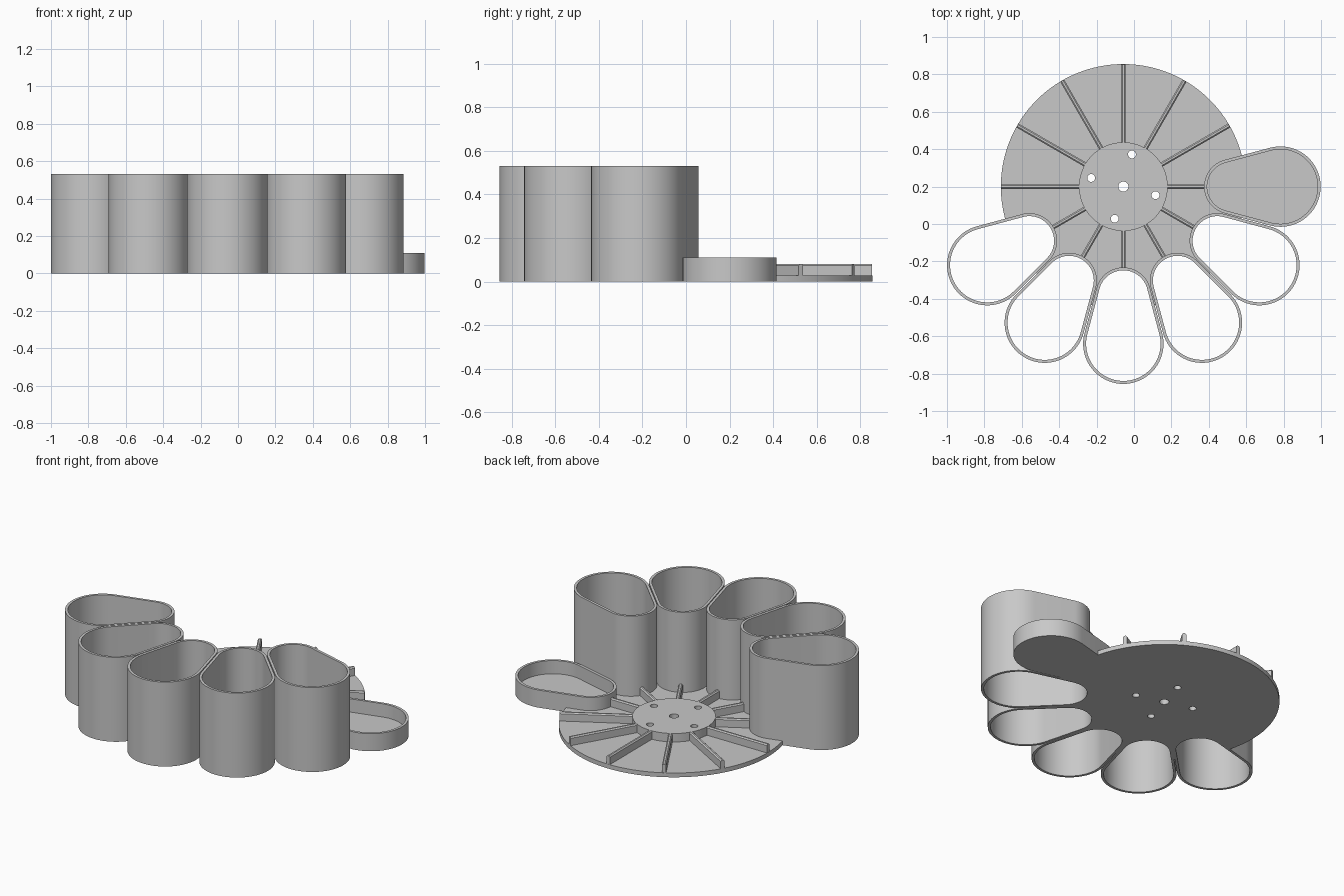
import bpy, bmesh, math
from mathutils import Matrix, Vector

if "Cube" in bpy.data.objects:
    bpy.data.objects.remove(bpy.data.objects["Cube"], do_unlink=True)

# Main dimensions
CENTRE = Vector((-0.057, 0.2, 0))
DISC_R, DISC_H = 0.655, 0.027
HUB_R, HUB_H = 0.237, 0.08
CUP_H, TRAY_H, WALL = 0.53, 0.11, 0.016
IN_D, IN_R, OUT_D, OUT_R = 0.58, 0.148, 0.84, 0.215

grey = bpy.data.materials.new("grey plastic")
grey.use_nodes = True
colour = (0.58, 0.58, 0.58, 1)
grey.diffuse_color = colour
grey.node_tree.nodes["Principled BSDF"].inputs["Base Color"].default_value = colour


def finish(name, bm, angle=0.0):
    """Turn a bmesh into an object rotated about the hub centre."""
    bmesh.ops.recalc_face_normals(bm, faces=bm.faces)
    bm.transform(Matrix.Translation(CENTRE) @ Matrix.Rotation(angle, 4, "Z"))
    mesh = bpy.data.meshes.new(name)
    bm.to_mesh(mesh)
    bm.free()
    mesh.materials.append(grey)
    obj = bpy.data.objects.new(name, mesh)
    bpy.context.collection.objects.link(obj)
    return obj


def smooth(obj):
    bpy.ops.object.select_all(action="DESELECT")
    obj.select_set(True)
    bpy.context.view_layer.objects.active = obj
    bpy.ops.object.shade_smooth_by_angle(angle=math.radians(30))


def petal(inset, steps=40):
    """Teardrop outline along +x: two arcs joined by tangent lines."""
    tangent = math.pi / 2 + math.asin((OUT_R - IN_R) / (OUT_D - IN_D))
    points = []
    for i in range(steps + 1):
        a = -tangent + 2 * tangent * i / steps
        r = OUT_R - inset
        points.append((OUT_D + r * math.cos(a), r * math.sin(a)))
    for i in range(steps + 1):
        a = tangent + 2 * (math.pi - tangent) * i / steps
        r = IN_R - inset
        points.append((IN_D + r * math.cos(a), r * math.sin(a)))
    return points


def circle(x, y, r, steps=32):
    turns = [2 * math.pi * i / steps for i in range(steps)]
    return [(x + r * math.cos(a), y + r * math.sin(a)) for a in turns]


def loft(bm, rings, closed=False):
    """Bridge (outline, z) rings; cap the ends or join last to first."""
    loops = [[bm.verts.new((x, y, z)) for x, y in pts] for pts, z in rings]
    pairs = list(zip(loops, loops[1:]))
    if closed:
        pairs.append((loops[-1], loops[0]))
    else:
        bm.faces.new(loops[0])
        bm.faces.new(loops[-1])
    for a, b in pairs:
        for i in range(len(a)):
            j = (i + 1) % len(a)
            bm.faces.new((a[i], a[j], b[j], b[i]))
    return [v for loop in loops for v in loop]


# Five open-ended cups
outer, inner = petal(0), petal(WALL)
for n, deg in enumerate((-150, -120, -90, -60, -30)):
    bm = bmesh.new()
    loft(bm, [(outer, 0), (outer, CUP_H), (inner, CUP_H), (inner, 0)], closed=True)
    smooth(finish(f"cup_{n + 1}", bm, math.radians(deg)))

# Shallow tray with a floor
bm = bmesh.new()
loft(bm, [(outer, 0), (outer, TRAY_H), (inner, TRAY_H), (inner, DISC_H)])
smooth(finish("tray", bm))

# Stepped base disc with raised hub
bm = bmesh.new()
disc, hub = circle(0, 0, DISC_R, 128), circle(0, 0, HUB_R, 128)
loft(bm, [(disc, 0), (disc, DISC_H), (hub, DISC_H), (hub, HUB_H)])
base = finish("base_disc", bm)

# Cutter for the petal openings and the screw holes
bm = bmesh.new()
cut = petal(WALL / 2)
for deg in range(-150, 1, 30):
    verts = loft(bm, [(cut, -0.1), (cut, 0.3)])
    bmesh.ops.rotate(bm, verts=verts, matrix=Matrix.Rotation(math.radians(deg), 3, "Z"))
holes = [circle(0, 0, 0.027)]
for k in range(4):
    a = math.radians(75 + 90 * k)
    holes.append(circle(0.178 * math.cos(a), 0.178 * math.sin(a), 0.021))
for hole in holes:
    loft(bm, [(hole, -0.1), (hole, 0.3)])
cutter = finish("base_cutter", bm)
cutter.hide_render = True

mod = base.modifiers.new("openings", "BOOLEAN")
mod.operation, mod.solver, mod.object = "DIFFERENCE", "EXACT", cutter
bpy.context.view_layer.update()
graph = bpy.context.evaluated_depsgraph_get()
base_mesh = bpy.data.meshes.new_from_object(base.evaluated_get(graph))
base.modifiers.clear()
base.data = base_mesh
bpy.data.objects.remove(cutter, do_unlink=True)
smooth(base)

# Radial ribs with chamfered tops, short where they meet a cup or the tray
HALF, CHAMFER = 0.012, 0.007
section = [(-HALF, DISC_H / 2), (HALF, DISC_H / 2), (HALF, HUB_H - CHAMFER),
           (HALF - CHAMFER, HUB_H), (CHAMFER - HALF, HUB_H), (-HALF, HUB_H - CHAMFER)]
for n, deg in enumerate(range(-150, 181, 30)):
    end = IN_D - IN_R + WALL / 2 if deg <= 0 else DISC_R - 0.001
    bm = bmesh.new()
    near = [bm.verts.new((HUB_R - 0.01, y, z)) for y, z in section]
    far = [bm.verts.new((end, y, z)) for y, z in section]
    bm.faces.new(near)
    bm.faces.new(far)
    for i in range(len(section)):
        j = (i + 1) % len(section)
        bm.faces.new((near[i], near[j], far[j], far[i]))
    finish(f"rib_{n + 1}", bm, math.radians(deg))
